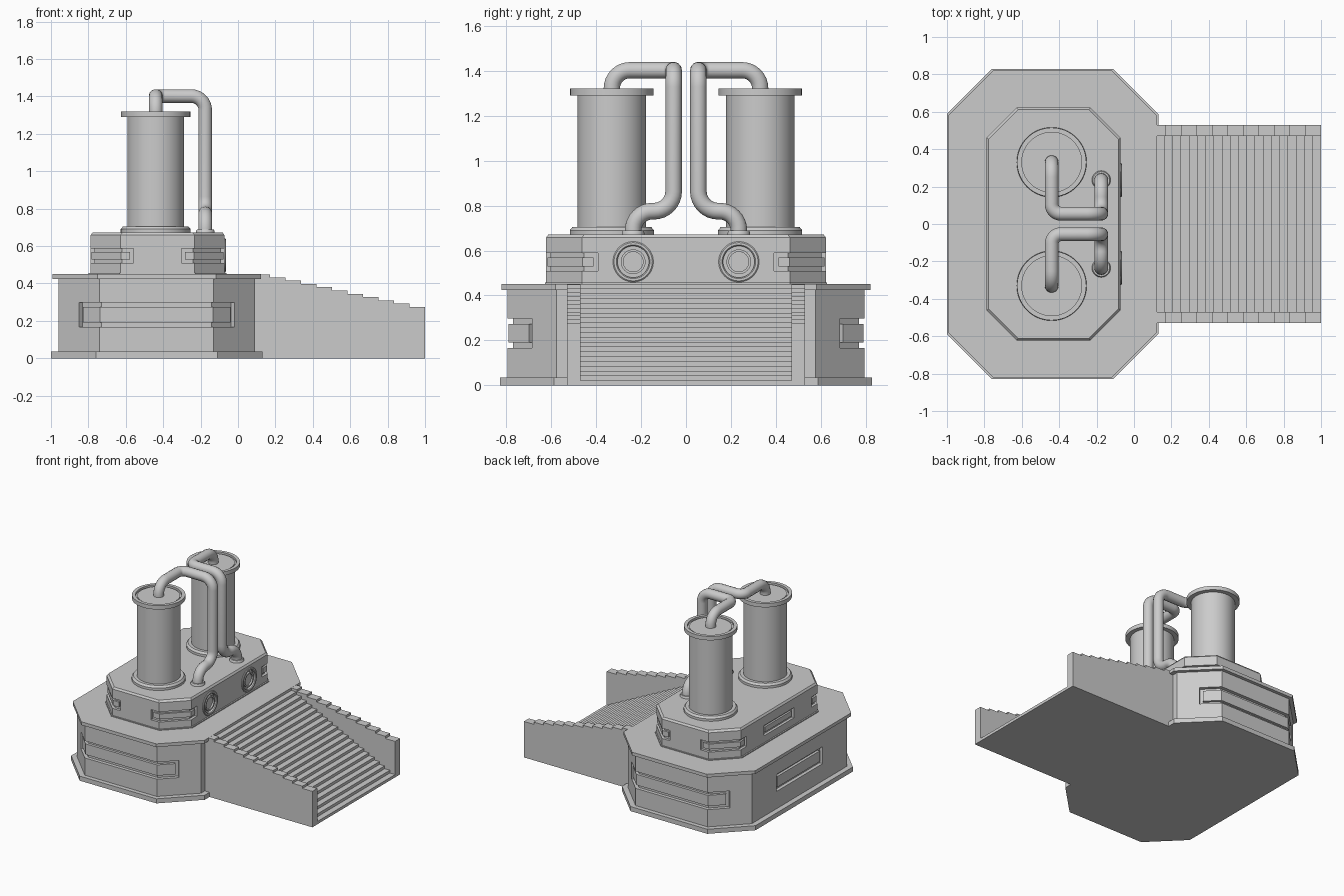
import bpy, bmesh, math
from mathutils import Vector, Matrix

if "Cube" in bpy.data.objects:
    bpy.data.objects.remove(bpy.data.objects["Cube"])


def finish(name, bm, smooth=False):
    bmesh.ops.recalc_face_normals(bm, faces=bm.faces)
    me = bpy.data.meshes.new(name)
    bm.to_mesh(me)
    bm.free()
    ob = bpy.data.objects.new(name, me)
    bpy.context.collection.objects.link(ob)
    bpy.ops.object.select_all(action='DESELECT')
    ob.select_set(True)
    bpy.context.view_layer.objects.active = ob
    if smooth:
        bpy.ops.object.shade_smooth_by_angle(angle=math.radians(35))
    return ob


def loft(bm, rings):
    """Closed solid through matching rings of points."""
    vs = [[bm.verts.new(p) for p in r] for r in rings]
    n = len(vs[0])
    for a, b in zip(vs, vs[1:]):
        for i in range(n):
            j = (i + 1) % n
            bm.faces.new((a[i], a[j], b[j], b[i]))
    bm.faces.new(vs[0])
    bm.faces.new(vs[-1])


def octagon(cx, hx, hy, c, z):
    q = [(hx, hy - c), (hx - c, hy), (c - hx, hy), (-hx, hy - c)]
    return [(cx + x, y, z) for x, y in q + [(-x, -y) for x, y in q]]


def prism(name, cx, c, levels):
    """Octagonal solid; levels are (half x, half y, z)."""
    bm = bmesh.new()
    loft(bm, [octagon(cx, hx, hy, c, z) for hx, hy, z in levels])
    return finish(name, bm)


def strip(bm, pts, cx, d0, d1, z0, z1, trim=0.0):
    """Wall-hugging strip along a path, between two outward offsets."""
    p = [Vector(q) for q in pts]
    p[0] += (p[1] - p[0]).normalized() * trim
    p[-1] += (p[-2] - p[-1]).normalized() * trim
    nrm = []
    for a, b in zip(p, p[1:]):
        t = (b - a).normalized()
        n = Vector((t.y, -t.x))
        nrm.append(n if n.dot((a + b) / 2 - Vector((cx, 0))) > 0 else -n)
    mit = [nrm[0]] + [(a + b) / (1 + a.dot(b)) for a, b in zip(nrm, nrm[1:])] + [nrm[-1]]
    loft(bm, [[(v.x, v.y, z) for v, z in ((q + m * d0, z0), (q + m * d1, z0), (q + m * d1, z1), (q + m * d0, z1))]
              for q, m in zip(p, mit)])


def lathe(name, profile, matrix, seg=48):
    bm = bmesh.new()
    rings = [[matrix @ Vector((r * math.cos(2 * math.pi * k / seg), r * math.sin(2 * math.pi * k / seg), h))
              for k in range(seg)] for r, h in profile]
    loft(bm, rings)
    return finish(name, bm, True)


def extrude_y(name, pts, y0, y1):
    bm = bmesh.new()
    loft(bm, [[(x, y, z) for x, z in pts] for y in (y0, y1)])
    return finish(name, bm)


def carve(ob, cutter_bm):
    cut = finish("cutter", cutter_bm)
    cut.hide_render = True
    m = ob.modifiers.new("cut", 'BOOLEAN')
    m.operation, m.object, m.solver = 'DIFFERENCE', cut, 'EXACT'
    bpy.context.view_layer.objects.active = ob
    bpy.ops.object.modifier_apply(modifier=m.name)
    bpy.data.objects.remove(cut)


def panels(name, wall, paths, cx, z0, z1, depth, gap, holes=()):
    """Recessed channels with a raised panel inside each."""
    cut, fill = bmesh.new(), bmesh.new()
    for p in paths:
        strip(cut, p, cx, -depth, 0.03, z0, z1)
        strip(fill, p, cx, -depth - 0.01, -0.006, z0 + gap, z1 - gap, gap)
    for loc in holes:
        bmesh.ops.create_cone(cut, cap_ends=True, segments=48, radius1=0.08, radius2=0.08, depth=0.05,
                              matrix=Matrix.Translation(loc) @ Matrix.Rotation(math.pi / 2, 4, 'Y'))
    carve(wall, cut)
    finish(name, fill)


# Lower plinth
BX = -0.435
prism("base_plate", BX, 0.24, [(0.565, 0.828, 0), (0.565, 0.828, 0.035)])
base = prism("base_body", BX, 0.22, [(0.525, 0.795, 0.03), (0.525, 0.795, 0.43)])
prism("base_top_plate", BX, 0.24, [(0.557, 0.82, 0.425), (0.557, 0.82, 0.45)])
paths = [[(-0.96, -0.28), (-0.96, 0.28)]]
for s in (-1, 1):
    paths.append([(-0.85, s * 0.685), (-0.74, s * 0.795), (-0.13, s * 0.795), (-0.02, s * 0.685)])
panels("base_panels", base, paths, BX, 0.167, 0.297, 0.026, 0.024)

# Upper tier
UX = -0.43
prism("tier_foot", UX, 0.165, [(0.368, 0.628, 0.445), (0.368, 0.628, 0.457)])
tier = prism("tier_body", UX, 0.16, [(0.358, 0.622, 0.45), (0.358, 0.622, 0.658), (0.348, 0.612, 0.672)])
paths = [[(UX - 0.358, -0.18), (UX - 0.358, 0.18)]]
for s in (-1, 1):
    for t in (-1, 1):
        paths.append([(UX + t * 0.128, s * 0.622), (UX + t * 0.198, s * 0.622),
                      (UX + t * 0.358, s * 0.462), (UX + t * 0.358, s * 0.392)])
ports = [(-0.072, s * 0.235, 0.55) for s in (-1, 1)]
panels("tier_panels", tier, paths, UX, 0.51, 0.588, 0.02, 0.019, ports)

# Staircase and stepped side walls
N = 20
steps = [(0.06, 0), (1.0, 0)]
for i in reversed(range(N)):
    z = 0.43 - 0.0215 * i
    steps += [(0.12 + 0.044 * (i + 1), z), (0.12 + 0.044 * i, z)]
steps[-1] = (0.06, 0.43)
extrude_y("stairs", steps, -0.472, 0.472)
wall = [(0.06, 0), (1.0, 0)]
for k in range(10):
    z = 0.275 + 0.0175 * k
    wall += [(1 - 0.083 * k, z), (1 - 0.083 * (k + 1), z)]
wall += [(0.17, 0.449), (0.06, 0.449)]
for s in (-1, 1):
    extrude_y("stair_wall", wall, s * 0.47, s * 0.53)


def rounded(pts, radii):
    """Path with right-angle corners rounded off."""
    p = [Vector(q) for q in pts]
    out = [p[0]]
    for prev, c, nxt, r in zip(p, p[1:], p[2:], radii):
        a, b = (prev - c).normalized(), (nxt - c).normalized()
        for k in range(9):
            t = k / 8 * math.pi / 2
            out.append(c + (a + b) * r - b * r * math.cos(t) - a * r * math.sin(t))
    return out + [p[-1]]


TANK = [(0.001, 0.66), (0.187, 0.66), (0.187, 0.69), (0.175, 0.705), (0.152, 0.705), (0.152, 1.29),
        (0.185, 1.29), (0.185, 1.32), (0.16, 1.32), (0.16, 1.305), (0.148, 1.305), (0.148, 1.312), (0.001, 1.312)]
PORT = [(0.001, -0.02), (0.09, -0.02), (0.09, 0.004), (0.085, 0.008), (0.075, 0.008), (0.07, 0.003), (0.07, -0.015),
        (0.055, -0.015), (0.055, 0.002), (0.044, 0.002), (0.044, -0.01), (0.001, -0.01)]
COLLAR = [(0.001, 0.66), (0.05, 0.66), (0.05, 0.68), (0.045, 0.688), (0.001, 0.688)]

for s in (-1, 1):
    # Tank, round port and pipe collar
    lathe("tank", TANK, Matrix.Translation((-0.44, s * 0.33, 0)), 64)
    lathe("port", PORT, Matrix.Translation((-0.072, s * 0.235, 0.55)) @ Matrix.Rotation(math.pi / 2, 4, 'Y'))
    lathe("pipe_collar", COLLAR, Matrix.Translation((-0.175, s * 0.235, 0)), 32)
    # Bent pipe from tank top to tier
    pts = rounded([(-0.44, s * 0.33, 1.29), (-0.44, s * 0.33, 1.402), (-0.44, s * 0.055, 1.402),
                   (-0.175, s * 0.055, 1.402), (-0.175, s * 0.055, 0.775), (-0.175, s * 0.235, 0.775),
                   (-0.175, s * 0.235, 0.66)], [0.08, 0.05, 0.075, 0.088, 0.085])
    cu = bpy.data.curves.new("pipe", 'CURVE')
    cu.dimensions, cu.bevel_depth, cu.bevel_resolution, cu.use_fill_caps = '3D', 0.037, 5, True
    sp = cu.splines.new('POLY')
    sp.points.add(len(pts) - 1)
    for q, v in zip(sp.points, pts):
        q.co = (*v, 1)
    pipe = bpy.data.objects.new("pipe", cu)
    bpy.context.collection.objects.link(pipe)
    bpy.ops.object.select_all(action='DESELECT')
    pipe.select_set(True)
    bpy.context.view_layer.objects.active = pipe
    bpy.ops.object.convert(target='MESH')
    bpy.ops.object.shade_smooth_by_angle(angle=math.radians(35))
